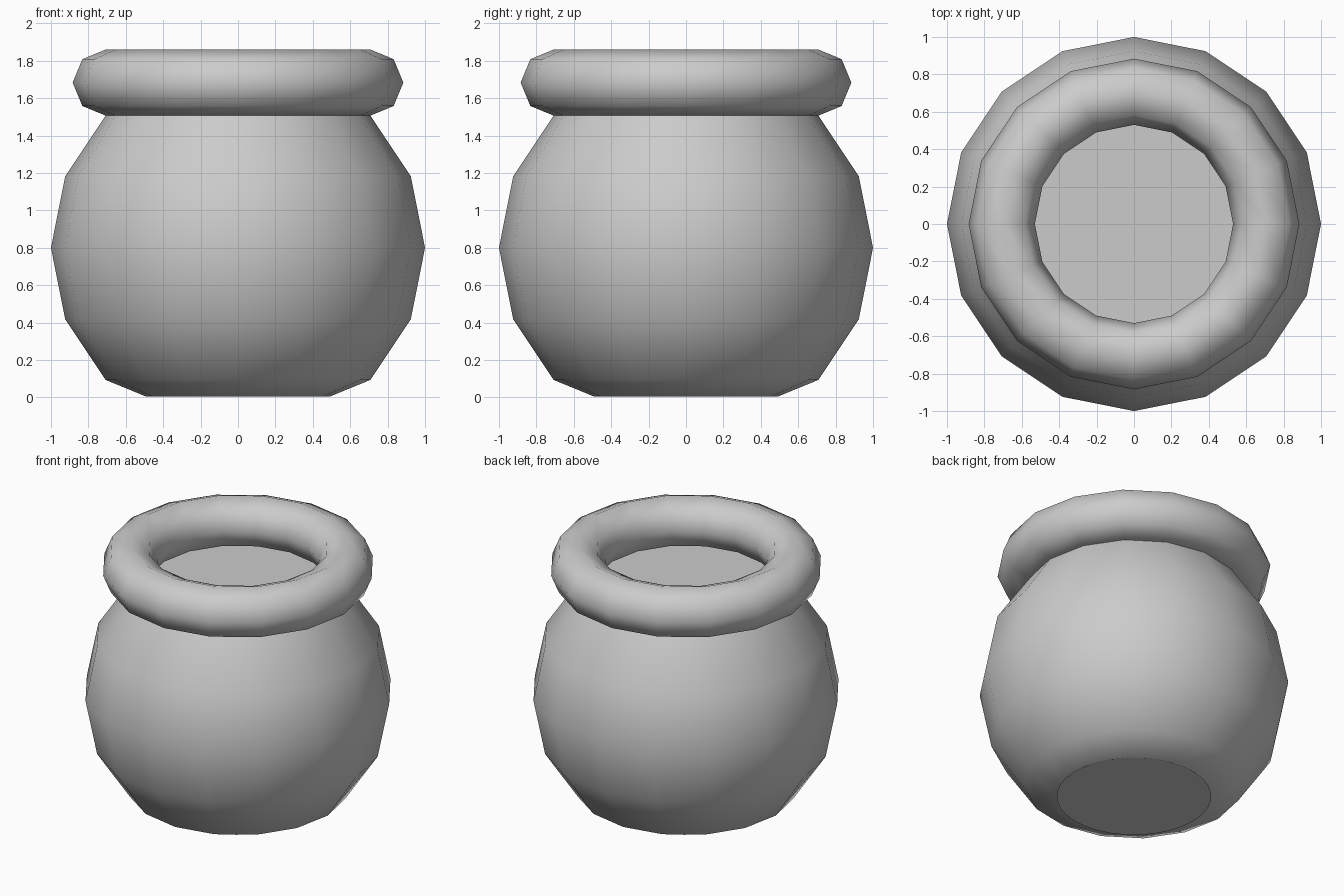
import bpy, bmesh, math

if "Cube" in bpy.data.objects:
    bpy.data.objects.remove(bpy.data.objects["Cube"])

SIDES = 16
R = math.sqrt(0.5)          # radius of the neck ring
BODY_Z = 0.8                # height of the widest ring
NECK_Z = BODY_Z + R


def disc(name, radius, z, sides, facing_up=True):
    bpy.ops.mesh.primitive_circle_add(vertices=sides, radius=radius,
                                      fill_type='NGON', location=(0, 0, z))
    ob = bpy.context.object
    ob.name = name
    if not facing_up:
        ob.data.flip_normals()
    return ob


# Round pot body: rings of a sphere, flattened at the foot, open at the neck
profile = [(0.49, 0.004)]
for step in range(-2, 3):
    a = math.radians(22.5 * step)
    profile.append((math.cos(a), BODY_Z + math.sin(a)))

bm = bmesh.new()
rings = []
for r, z in profile:
    rings.append([bm.verts.new((r * math.cos(math.tau * i / SIDES),
                                r * math.sin(math.tau * i / SIDES), z))
                  for i in range(SIDES)])
for low, high in zip(rings, rings[1:]):
    for i in range(SIDES):
        j = (i + 1) % SIDES
        bm.faces.new((low[i], low[j], high[j], high[i]))
bm.faces.new(rings[0][::-1])
for f in bm.faces:
    f.smooth = True
mesh = bpy.data.meshes.new("pot_body")
bm.to_mesh(mesh)
bm.free()
body = bpy.data.objects.new("pot_body", mesh)
bpy.context.collection.objects.link(body)

# Flat round base
disc("pot_base", 0.5, 0.0, 32, facing_up=False)

# Thick rolled rim resting on the neck
bpy.ops.mesh.primitive_torus_add(major_segments=SIDES, minor_segments=8,
                                 major_radius=R, minor_radius=0.177,
                                 location=(0, 0, NECK_Z + 0.176))
rim = bpy.context.object
rim.name = "pot_rim"
bpy.ops.object.shade_smooth()

# Flat contents closing the neck inside the rim
disc("pot_contents", R, NECK_Z, SIDES)
